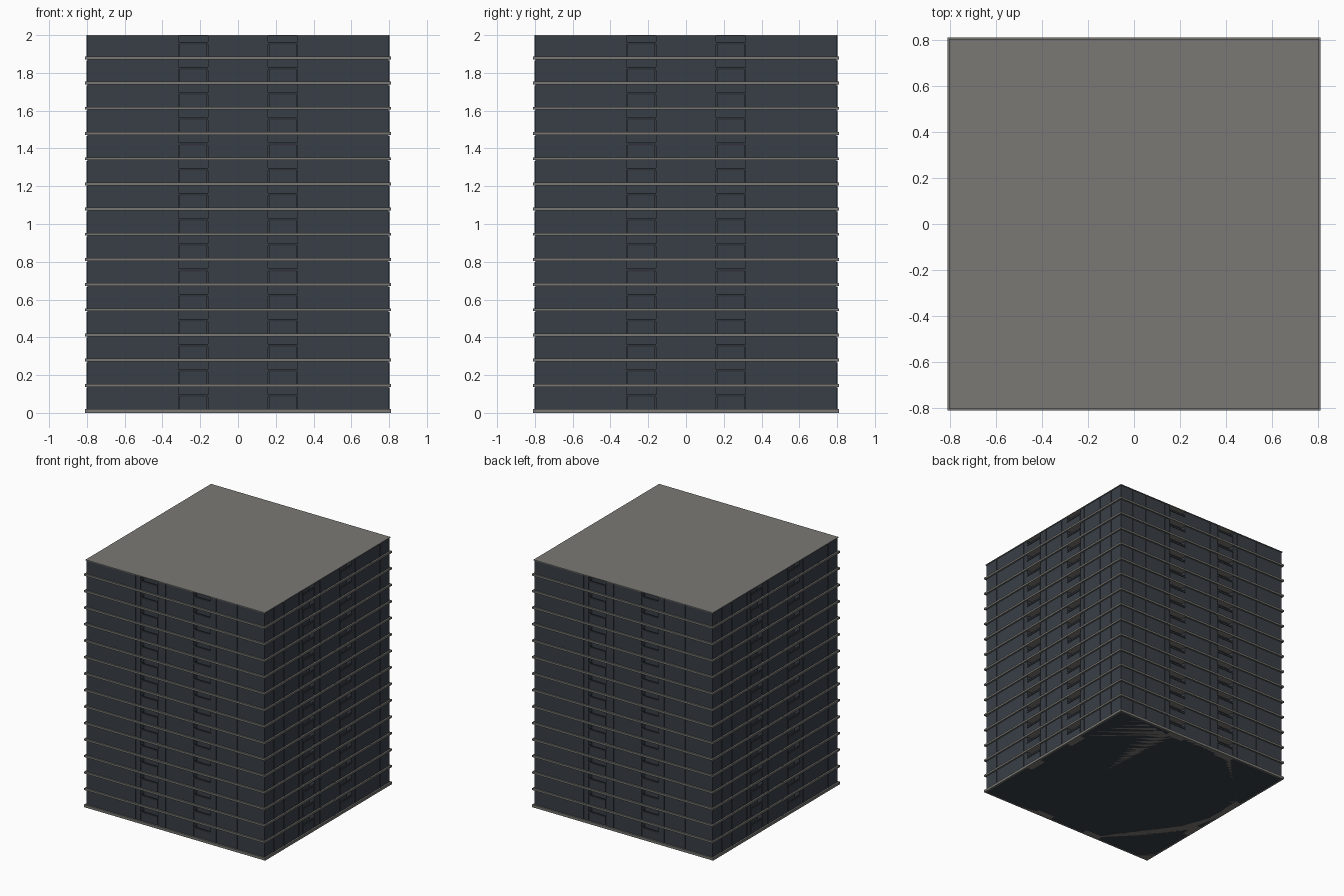
import bpy, bmesh, math
from mathutils import Matrix, Vector

if "Cube" in bpy.data.objects:
    bpy.data.objects.remove(bpy.data.objects["Cube"])

FLOORS = 15
H = 2.0 / FLOORS          # storey height
W = 0.797                 # half width of the walls
SLAB = 0.81               # half width of the slabs
BAYS = (-0.237, 0.237)    # balcony centres
BW = 0.077                # half width of a balcony
DEPTH = 0.045             # balcony recess


def material(name, rgb):
    m = bpy.data.materials.new(name)
    lin = [((c / 255 + 0.055) / 1.055) ** 2.4 for c in rgb]
    m.diffuse_color = (*lin, 1)
    m.use_nodes = True
    m.node_tree.nodes["Principled BSDF"].inputs["Base Color"].default_value = m.diffuse_color
    return m


wall = material("dark blue grey", (57, 63, 71))
concrete = material("concrete grey", (122, 121, 117))
frame = material("dark frame", (48, 53, 59))


def finish(bm, name, mats):
    bmesh.ops.recalc_face_normals(bm, faces=bm.faces)
    me = bpy.data.meshes.new(name)
    bm.to_mesh(me)
    bm.free()
    for m in mats:
        me.materials.append(m)
    ob = bpy.data.objects.new(name, me)
    bpy.context.collection.objects.link(ob)
    return ob


def add_box(bm, lo, hi, turn=0):
    lo, hi = Vector(lo), Vector(hi)
    mat = (Matrix.Rotation(turn * math.pi / 2, 4, 'Z')
           @ Matrix.Translation((lo + hi) / 2)
           @ Matrix.Diagonal((*(hi - lo), 1)))
    bmesh.ops.create_cube(bm, size=1, matrix=mat)


# Tower body: one plan outline with two recessed bays on each side, extruded up
bm = bmesh.new()
outline = []
for t in range(4):
    side = [(-W, -W)]
    for c in BAYS:
        side += [(c - BW, -W), (c - BW, -W + DEPTH), (c + BW, -W + DEPTH), (c + BW, -W)]
    rot = Matrix.Rotation(t * math.pi / 2, 3, 'Z')
    outline += [rot @ Vector((x, y, 0)) for x, y in side]
base = bm.faces.new([bm.verts.new(p) for p in outline])
ext = bmesh.ops.extrude_face_region(bm, geom=[base])
bmesh.ops.translate(bm, vec=(0, 0, 1.996),
                    verts=[g for g in ext["geom"] if isinstance(g, bmesh.types.BMVert)])
finish(bm, "tower_walls", [wall])

# Roof plate
bm = bmesh.new()
add_box(bm, (-0.803, -0.803, 1.994), (0.803, 0.803, 2.0))
finish(bm, "roof", [concrete])

# Floor slabs, slightly proud of the walls
bm = bmesh.new()
for k in range(FLOORS):
    z = k * H
    add_box(bm, (-SLAB, -SLAB, z + (0.005 if k else 0)), (SLAB, SLAB, z + 0.02))
finish(bm, "floor_slabs", [concrete])

# Balcony fronts with a handrail, and slim wall mullions, on all four sides
fronts, rails, fins = bmesh.new(), bmesh.new(), bmesh.new()
for t in range(4):
    for k in range(FLOORS):
        z = k * H
        for c in BAYS:
            add_box(fronts, (c - BW + 0.004, -W, z + 0.02), (c + BW - 0.004, -W + 0.006, z + 0.083), t)
            add_box(rails, (c - BW, -W - 0.004, z + 0.083), (c + BW, -W + 0.008, z + 0.097), t)
        for x in (0.09, 0.36, 0.55, 0.68):
            for s in (-1, 1):
                add_box(fins, (s * x - 0.004, -W - 0.004, z + 0.02),
                        (s * x + 0.004, -W + 0.002, z + H), t)
finish(fronts, "balcony_fronts", [wall])
finish(rails, "balcony_handrails", [frame])
finish(fins, "wall_mullions", [wall])
